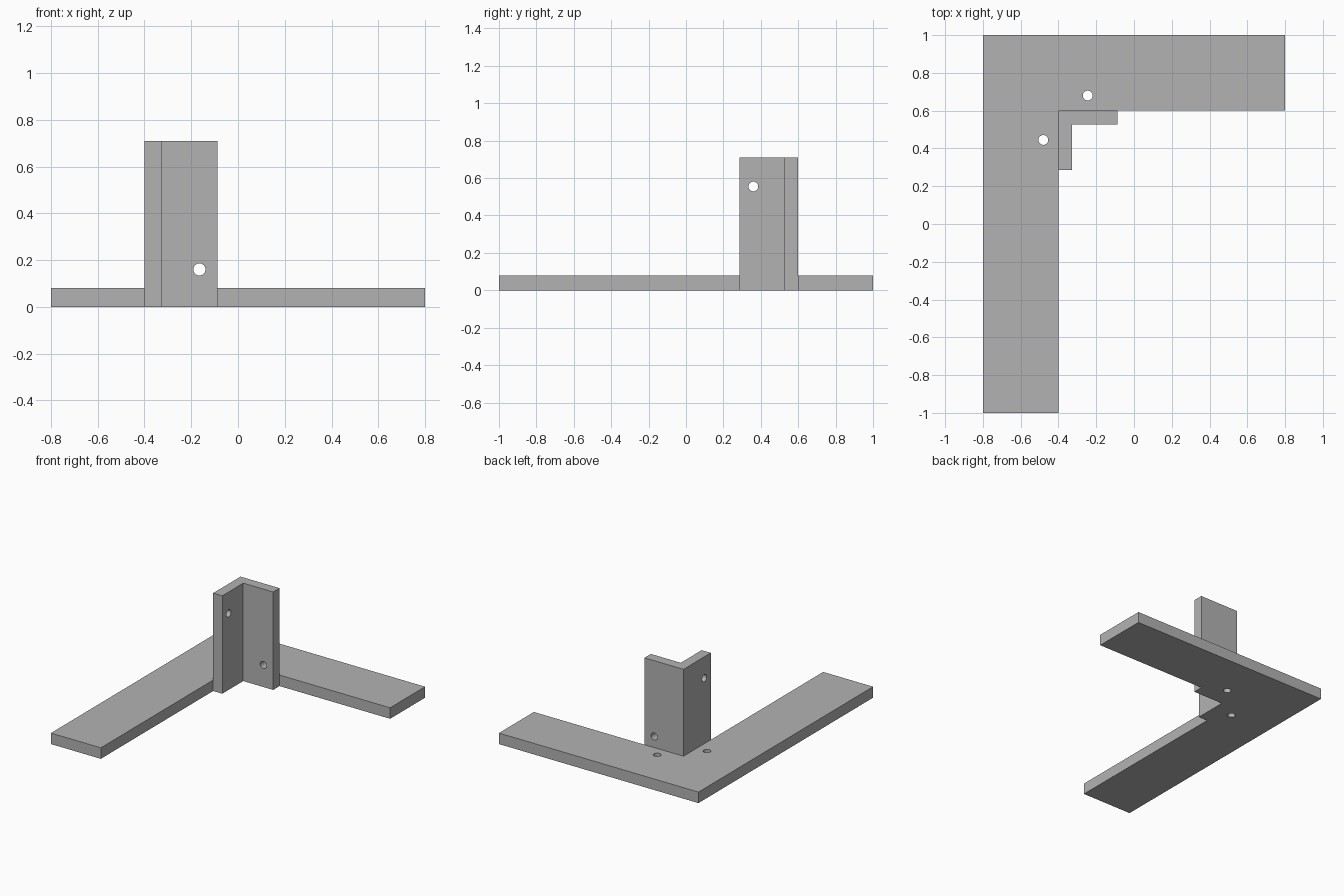
import bpy, bmesh, math
from mathutils import Vector

cube = bpy.data.objects.get("Cube")
if cube:
    bpy.data.objects.remove(cube, do_unlink=True)

grey = bpy.data.materials.new("plain grey")
grey.use_nodes = True
colour = (0.45, 0.45, 0.45, 1)
grey.diffuse_color = colour
grey.node_tree.nodes["Principled BSDF"].inputs["Base Color"].default_value = colour

HOLE_RADIUS = 0.026


def angle_prism(name, corner, x_len, y_len, x_arm_width, y_arm_width, height):
    """L-shaped prism whose outer back corner is at corner."""
    x, y = corner
    outline = [(x, y), (x, y - y_len), (x + y_arm_width, y - y_len),
               (x + y_arm_width, y - x_arm_width),
               (x + x_len, y - x_arm_width), (x + x_len, y)]
    bm = bmesh.new()
    face = bm.faces.new([bm.verts.new((px, py, 0)) for px, py in outline])
    top = bmesh.ops.extrude_face_region(bm, geom=[face])["geom"]
    bmesh.ops.translate(bm, vec=(0, 0, height),
                        verts=[v for v in top if isinstance(v, bmesh.types.BMVert)])
    bmesh.ops.recalc_face_normals(bm, faces=bm.faces)
    mesh = bpy.data.meshes.new(name)
    bm.to_mesh(mesh)
    bm.free()
    mesh.materials.append(grey)
    obj = bpy.data.objects.new(name, mesh)
    bpy.context.collection.objects.link(obj)
    return obj


def drill(obj, centre, axis):
    """Cut a round hole through obj along axis."""
    rotation = Vector(axis).to_track_quat('Z', 'Y').to_euler()
    bpy.ops.mesh.primitive_cylinder_add(vertices=32, radius=HOLE_RADIUS, depth=0.2,
                                        location=centre, rotation=rotation)
    cutter = bpy.context.object
    cutter.name = "hole_cutter"
    cutter.hide_render = True
    cutter.data.materials.append(grey)
    mod = obj.modifiers.new("hole", 'BOOLEAN')
    mod.operation = 'DIFFERENCE'
    mod.solver = 'EXACT'
    mod.object = cutter
    bpy.context.view_layer.objects.active = obj
    bpy.ops.object.modifier_apply(modifier=mod.name)
    bpy.data.objects.remove(cutter, do_unlink=True)


# Flat base with two arms
base = angle_prism("base_plate", (-0.8, 1), 1.6, 2, 0.4, 0.4, 0.08)
drill(base, (-0.245, 0.68, 0.04), (0, 0, 1))
drill(base, (-0.48, 0.445, 0.04), (0, 0, 1))

# Upright angle post nested in the inner corner
post = angle_prism("corner_post", (-0.4, 0.6), 0.313, 0.313, 0.073, 0.073, 0.71)
drill(post, (-0.165, 0.565, 0.16), (0, 1, 0))
drill(post, (-0.365, 0.36, 0.555), (1, 0, 0))

# Keep edges crisp, hole walls smooth
for obj in (base, post):
    bpy.ops.object.select_all(action='DESELECT')
    obj.select_set(True)
    bpy.context.view_layer.objects.active = obj
    bpy.ops.object.shade_smooth_by_angle(angle=math.radians(30))
